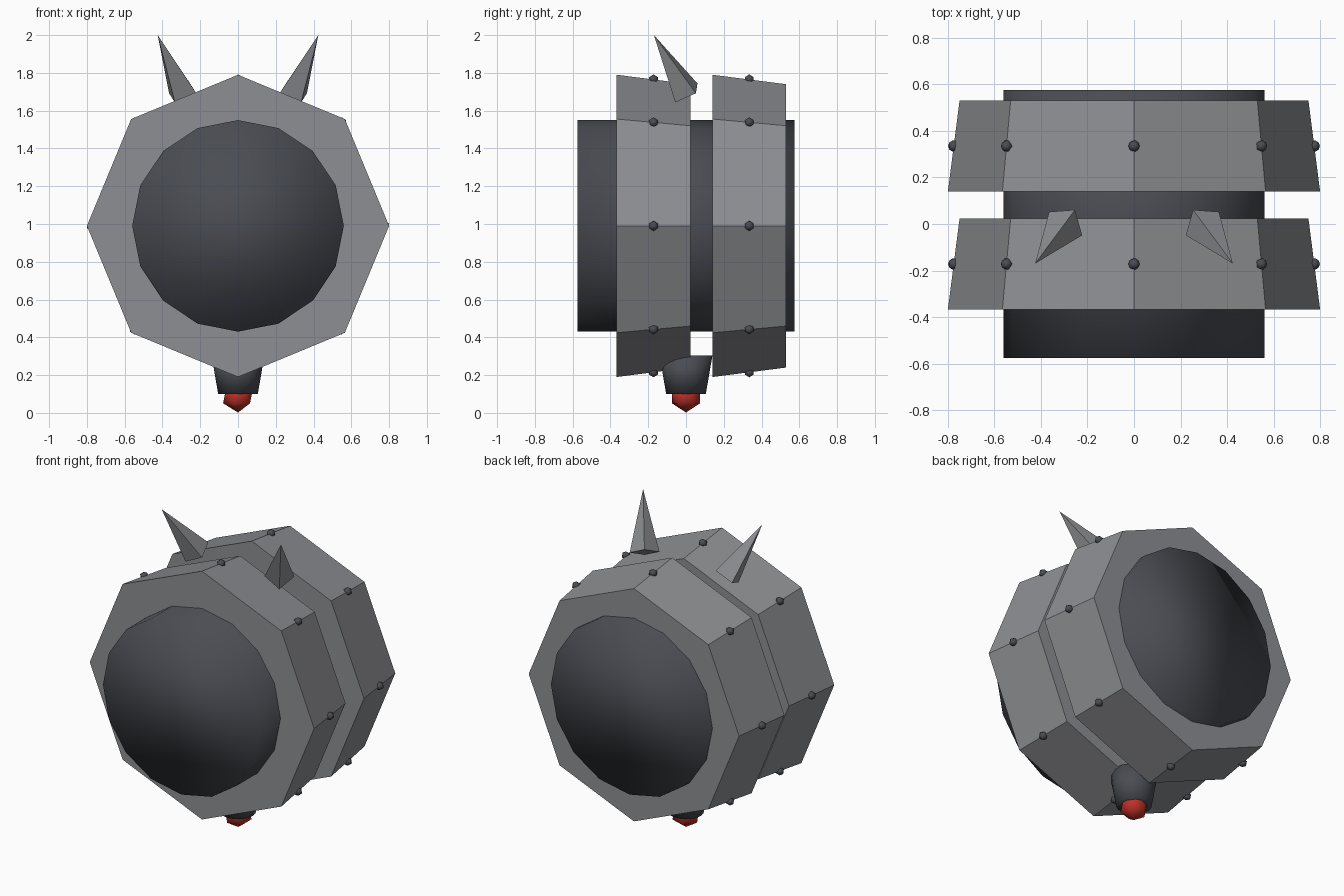
import bpy, bmesh, math
from mathutils import Matrix, Vector

cube = bpy.data.objects.get("Cube")
if cube:
    bpy.data.objects.remove(cube, do_unlink=True)

AXIS_Z = 0.99  # height of the barrel axis


def material(name, rgb):
    mat = bpy.data.materials.new(name)
    mat.use_nodes = True
    mat.diffuse_color = (*rgb, 1)
    mat.node_tree.nodes["Principled BSDF"].inputs["Base Color"].default_value = (*rgb, 1)
    return mat


GREY = material("steel grey", (0.27, 0.275, 0.29))
DARK = material("dark gunmetal", (0.068, 0.073, 0.086))
RED = material("signal red", (0.5, 0.03, 0.02))


def finish(name, bm, mat, smooth):
    mesh = bpy.data.meshes.new(name)
    for face in bm.faces:
        face.smooth = smooth
    bm.to_mesh(mesh)
    bm.free()
    mesh.materials.append(mat)
    obj = bpy.data.objects.new(name, mesh)
    bpy.context.collection.objects.link(obj)
    return obj


def cone(name, mat, sides, r_bottom, r_top, depth, matrix, smooth=False):
    bm = bmesh.new()
    bmesh.ops.create_cone(bm, cap_ends=True, segments=sides, radius1=r_bottom,
                          radius2=r_top, depth=depth, matrix=matrix)
    return finish(name, bm, mat, smooth)


def along_y(y):
    # Turns a cone so that its top faces the front
    return Matrix.Translation((0, y, AXIS_Z)) @ Matrix.Rotation(math.pi / 2, 4, 'X')


# Barrel running through both rings
cone("barrel", DARK, 16, 0.56, 0.56, 1.15, along_y(0), smooth=True)

# Octagonal armour rings, each with a stud on every corner
for label, y in (("front", -0.172), ("rear", 0.335)):
    cone(label + "_ring", GREY, 8, 0.75, 0.80, 0.39, along_y(y))
    bm = bmesh.new()
    for i in range(8):
        a = i * math.pi / 4
        spot = (0.775 * math.cos(a), y, AXIS_Z + 0.775 * math.sin(a))
        bmesh.ops.create_icosphere(bm, subdivisions=1, radius=0.027,
                                   matrix=Matrix.Translation(spot))
    finish(label + "_studs", bm, DARK, True)

# Four-sided horns leaning forward and outward, mirrored across x
base = Vector((0.294, 0.002, 1.694))
tip = Vector((0.425, -0.17, 2.0))
axis = (tip - base).normalized()
corner = Vector((0.071, 0.052, -0.004))
corner = (corner - axis * corner.dot(axis)).normalized()
turn = Matrix((corner, axis.cross(corner), axis)).transposed().to_4x4()
horns = cone("horns", GREY, 4, 0.087, 0, (tip - base).length,
             Matrix.Translation((base + tip) / 2) @ turn)
horns.modifiers.new("mirror", 'MIRROR').use_axis[0] = True

# Lamp socket and red tip underneath
cone("lamp_socket", DARK, 16, 0.105, 0.14, 0.205,
     Matrix.Translation((0, 0, 0.2025)), smooth=True)
bm = bmesh.new()
bmesh.ops.create_icosphere(bm, subdivisions=1, radius=0.088,
                           matrix=Matrix.Translation((0, 0, 0.09)))
finish("lamp_tip", bm, RED, True)
